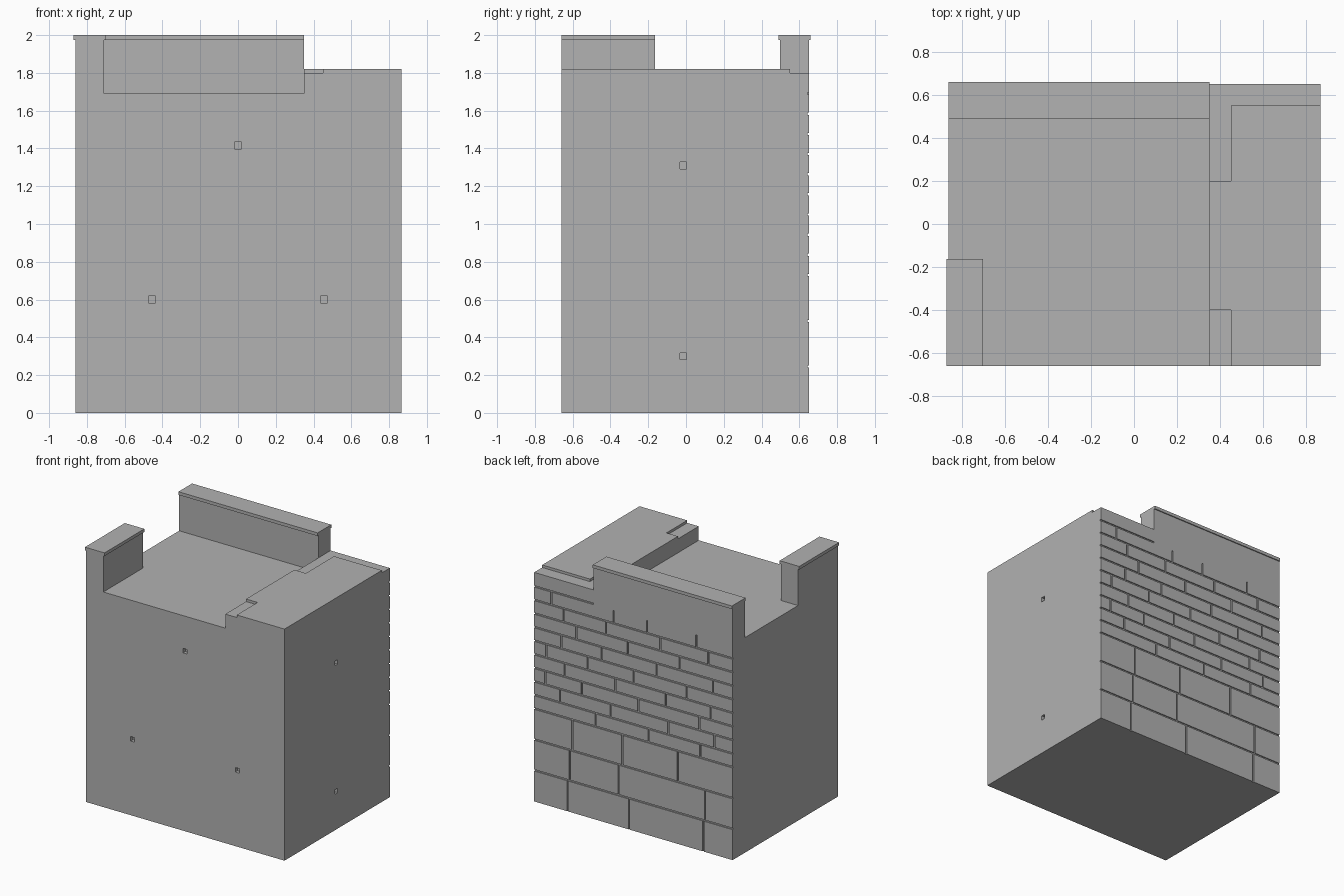
import bpy, bmesh

if "Cube" in bpy.data.objects:
    bpy.data.objects.remove(bpy.data.objects["Cube"])

stone = bpy.data.materials.new("stone grey")
stone.diffuse_color = (0.445, 0.445, 0.445, 1)
stone.use_nodes = True
stone.node_tree.nodes["Principled BSDF"].inputs["Base Color"].default_value = stone.diffuse_color

FRONT, BACK, BED = -0.658, 0.65, 0.642     # BED = bottom of the mortar grooves
LEFT, RIGHT, STEP = -0.86, 0.865, 0.35
FLOOR, LEDGE, ROOF, COPING = 1.69, 1.80, 1.82, 1.975
GAP = 0.006                                # half the groove width


def finish(name, bm):
    bmesh.ops.recalc_face_normals(bm, faces=bm.faces)
    mesh = bpy.data.meshes.new(name)
    bm.to_mesh(mesh)
    bm.free()
    mesh.materials.append(stone)
    obj = bpy.data.objects.new(name, mesh)
    bpy.context.collection.objects.link(obj)
    return obj


def prism(name, profile, axis, lo, hi):
    """Extrude a 2D profile along x, y or z."""
    place = {'x': lambda a, b, c: (c, a, b),
             'y': lambda a, b, c: (a, c, b),
             'z': lambda a, b, c: (a, b, c)}[axis]
    bm = bmesh.new()
    face = bm.faces.new([bm.verts.new(place(a, b, lo)) for a, b in profile])
    ext = bmesh.ops.extrude_face_region(bm, geom=[face])
    verts = [v for v in ext["geom"] if isinstance(v, bmesh.types.BMVert)]
    bmesh.ops.translate(bm, verts=verts, vec=place(0, 0, hi - lo))
    return finish(name, bm)


def add_box(bm, lo, hi):
    verts = bmesh.ops.create_cube(bm, size=1)["verts"]
    for v in verts:
        for i in range(3):
            v.co[i] = lo[i] if v.co[i] < 0 else hi[i]


# Stepped main block
body = prism("main_block", [(LEFT, 0), (RIGHT, 0), (RIGHT, LEDGE), (STEP, LEDGE),
                            (STEP, FLOOR), (LEFT, FLOOR)], 'y', FRONT, BED)

# Square sockets in the front and right faces
bm = bmesh.new()
s = 0.018
for x, z in ((-0.455, 0.6), (0.455, 0.6), (0, 1.415)):
    add_box(bm, (x - s, FRONT - 0.1, z - s), (x + s, FRONT + 0.03, z + s))
for z in (0.30, 1.31):
    add_box(bm, (RIGHT - 0.03, -0.015 - s, z - s), (RIGHT + 0.1, -0.015 + s, z + s))
cutter = finish("socket_cutter", bm)
cutter.hide_render = True
cutter.hide_set(True)
mod = body.modifiers.new("sockets", 'BOOLEAN')
mod.operation = 'DIFFERENCE'
mod.solver = 'EXACT'
mod.object = cutter

# Raised slab on the high side, leaving the lower ledges free
prism("roof_slab", [(0.45, FRONT), (RIGHT, FRONT), (RIGHT, 0.55), (0.45, 0.55),
                    (0.45, 0.2), (STEP, 0.2), (STEP, -0.4), (0.45, -0.4)],
      'z', LEDGE, ROOF)

# Parapets with overhanging copings
prism("left_parapet", [(LEFT, FLOOR), (-0.71, FLOOR), (-0.71, COPING), (-0.70, COPING),
                       (-0.70, 2), (-0.87, 2), (-0.87, COPING), (LEFT, COPING)],
      'y', FRONT, -0.163)
prism("back_parapet", [(0.497, FLOOR), (BED, FLOOR), (BED, FLOOR - GAP), (BACK, FLOOR - GAP),
                       (BACK, COPING), (0.658, COPING), (0.658, 2), (0.489, 2),
                       (0.489, COPING), (0.497, COPING)], 'x', LEFT, STEP)

# Stone courses on the back: three tall rows, then nine short ones
beds = [0, 0.245, 0.487, 0.73] + [0.73 + 0.1067 * i for i in range(1, 10)]
joints = [(-0.606, 0.04, 0.575), (-0.62, 0.13, 0.555), (-0.385, 0.1, 0.535),
          (-0.58, -0.13, 0.33), (-0.7, -0.3, 0.2, 0.64), (-0.57, -0.04, 0.45, 0.77),
          (-0.67, -0.28, 0.16, 0.6), (-0.46, 0.0, 0.4, 0.76), (-0.69, -0.2, 0.28, 0.63),
          (-0.4, 0.05, 0.5), (-0.65, -0.23, 0.24, 0.61), (-0.545, -0.116, 0.173, 0.716)]
bm = bmesh.new()
for i, row in enumerate(joints):
    z0 = beds[i] + (GAP if i else 0)
    z1 = beds[i + 1] - GAP
    xs = [LEFT, *row, RIGHT]
    for j in range(len(xs) - 1):
        x0 = xs[j] + (GAP if j else 0)
        x1 = xs[j + 1] - (GAP if j < len(row) else 0)
        add_box(bm, (x0, BED, z0), (x1, BACK, z1))
add_box(bm, (STEP, BED, FLOOR + GAP), (RIGHT, BACK, LEDGE))   # top course, high side
finish("back_stones", bm)
